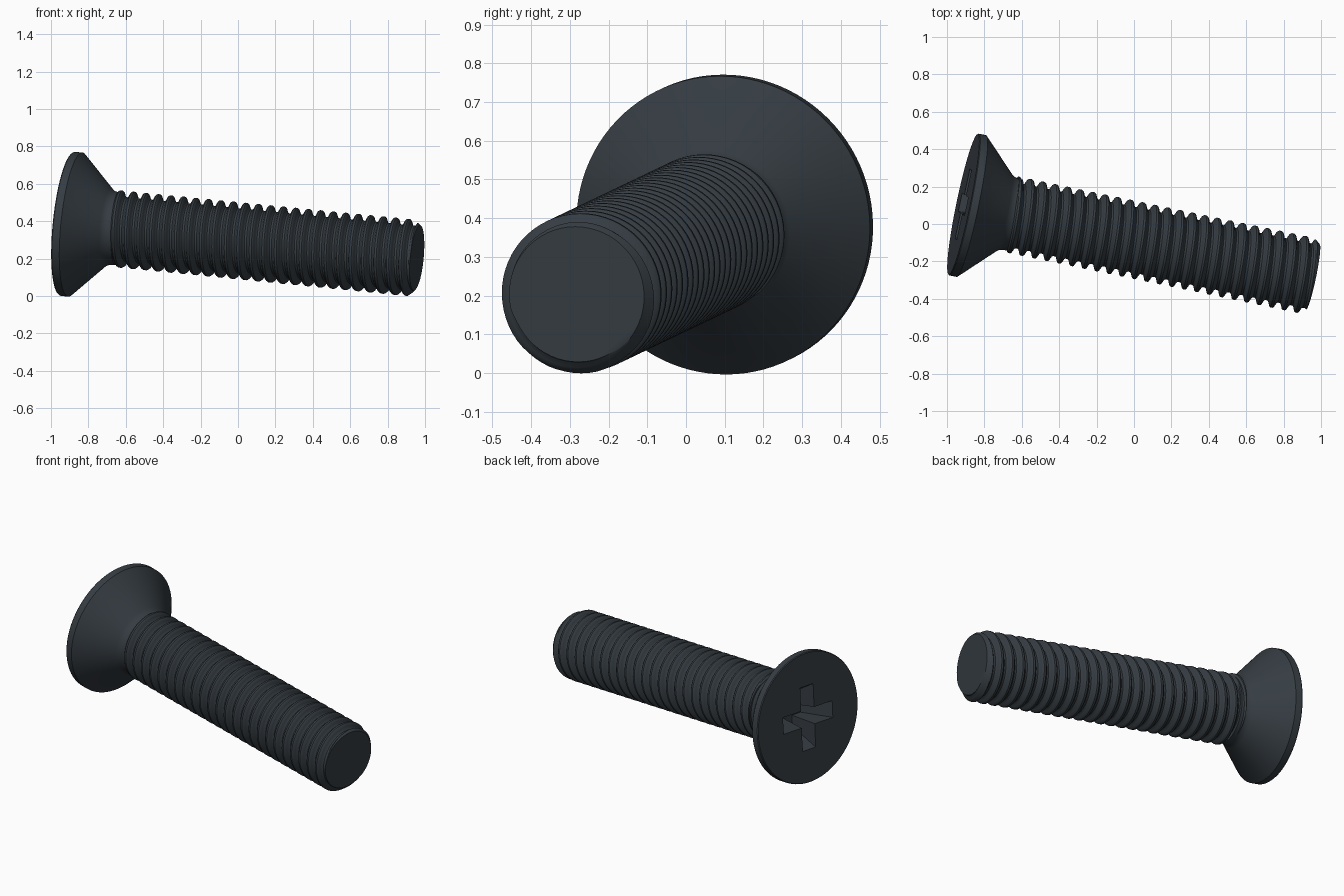
import bpy, bmesh, math
from mathutils import Matrix, Vector

cube = bpy.data.objects.get("Cube")
if cube:
    bpy.data.objects.remove(cube, do_unlink=True)

# Dark blued steel
steel = bpy.data.materials.new("dark steel")
steel.use_nodes = True
colour = (0.036, 0.046, 0.055, 1)
steel.diffuse_color = colour
steel.node_tree.nodes["Principled BSDF"].inputs["Base Color"].default_value = colour

# Tilted frame: local z runs from the head face to the tip
axis = Vector((0.9745, -0.202, -0.0965)).normalized()
up = (Vector((0, 0, 1)) - axis * axis.z).normalized()
side = up.cross(axis)
frame = Matrix.Translation((-0.913, 0.105, 0.386)) @ Matrix((side, up, axis)).transposed().to_4x4()


def make_object(name, bm):
    bmesh.ops.remove_doubles(bm, verts=bm.verts, dist=1e-5)
    bmesh.ops.recalc_face_normals(bm, faces=bm.faces)
    mesh = bpy.data.meshes.new(name)
    bm.to_mesh(mesh)
    bm.free()
    mesh.materials.append(steel)
    obj = bpy.data.objects.new(name, mesh)
    bpy.context.collection.objects.link(obj)
    obj.matrix_world = frame
    return obj


def polar(r, a, z):
    return (r * math.cos(a), r * math.sin(a), z)


def loft(bm, rings, closed=True):
    """Skin rows of points and cap the first and last row."""
    rows = [[bm.verts.new(p) for p in ring] for ring in rings]
    n = len(rows[0])
    for a, b in zip(rows, rows[1:]):
        for j in range(n):
            k = (j + 1) % n
            bm.faces.new((a[j], a[k], b[k], b[j]))
    bm.faces.new(rows[0])
    bm.faces.new(rows[-1])


def smooth(obj, degrees):
    bpy.ops.object.select_all(action="DESELECT")
    obj.select_set(True)
    bpy.context.view_layer.objects.active = obj
    bpy.ops.object.shade_smooth_by_angle(angle=math.radians(degrees))


# Countersunk head with a short neck
SEG = 96
profile = [(0.383, 0), (0.387, 0.005), (0.387, 0.045), (0.212, 0.222),
           (0.201, 0.237), (0.196, 0.255), (0.194, 0.285)]
bm = bmesh.new()
loft(bm, [[polar(r, math.tau * j / SEG, z) for j in range(SEG)] for r, z in profile])
head = make_object("countersunk_head", bm)

# Tapered cross recess cut into the head face


def cross(arm, w, z):
    quarter = [Vector((arm, -w, z)), Vector((arm, w, z)), Vector((w, w, z))]
    return [Matrix.Rotation(math.pi / 2 * q + 0.04, 3, "Z") @ p for q in range(4) for p in quarter]


bm = bmesh.new()
loft(bm, [cross(0.2, 0.052, -0.02), cross(0.19, 0.05, 0), cross(0.1, 0.034, 0.17)])
cutter = make_object("recess_cutter", bm)
cutter.hide_render = True
cut = head.modifiers.new("recess", "BOOLEAN")
cut.operation = "DIFFERENCE"
cut.solver = "EXACT"
cut.object = cutter
bpy.context.view_layer.objects.active = head
bpy.ops.object.modifier_apply(modifier="recess")
bpy.data.objects.remove(cutter, do_unlink=True)
smooth(head, 30)

# Threaded shank: a grid sheared along the helix, trimmed flat at both ends
PITCH, STEPS, TURN = 0.0685, 12, 60
START, END = 0.26, 1.918


def radius(z, a):
    wave = 1.5 * math.cos(math.tau * (z - START) / PITCH - a)
    thread = 0.1895 + 0.0165 * max(-1, min(1, wave))
    chamfer = 0.178 + (END - z) * 0.8
    return min(thread, chamfer)


bm = bmesh.new()
count = int((END - START) / PITCH + 2) * STEPS
columns = []
for j in range(TURN + 1):
    a = math.tau * j / TURN
    zs = [START + PITCH * (i / STEPS + j / TURN - 1) for i in range(count + STEPS)]
    zs = [max(START, min(END, z)) for z in zs]
    columns.append([bm.verts.new(polar(radius(z, a), a, z)) for z in zs])
for a, b in zip(columns, columns[1:]):
    for i in range(len(a) - 1):
        bm.faces.new((a[i], b[i], b[i + 1], a[i + 1]))
bmesh.ops.remove_doubles(bm, verts=bm.verts, dist=1e-5)
bmesh.ops.holes_fill(bm, edges=[e for e in bm.edges if e.is_boundary], sides=0)
shank = make_object("threaded_shank", bm)
smooth(shank, 30)
